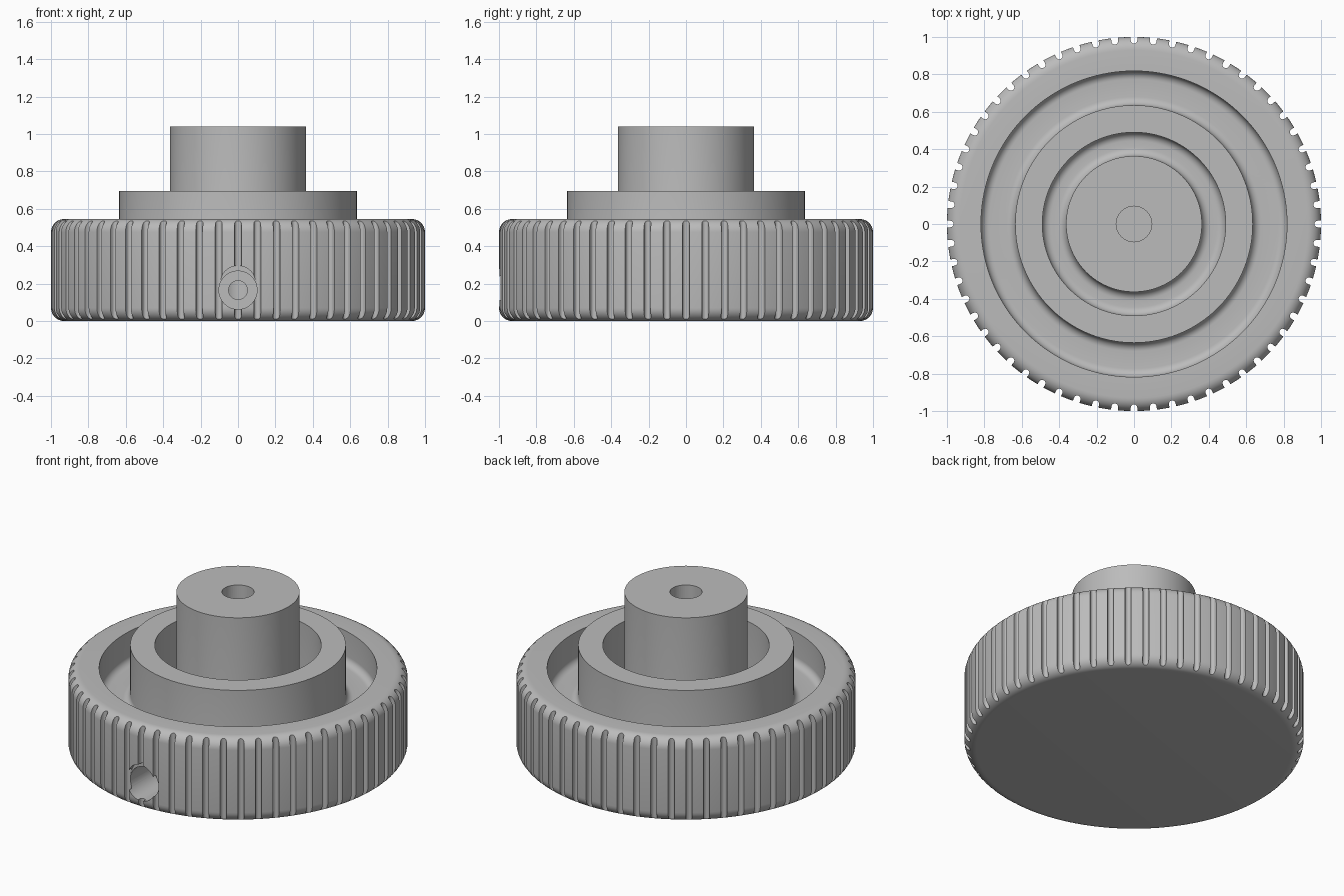
import bpy
import bmesh
from math import sin, cos, pi, radians
from mathutils import Matrix, Vector

cube = bpy.data.objects.get("Cube")
if cube:
    bpy.data.objects.remove(cube)

grey = bpy.data.materials.new("satin grey")
grey.use_nodes = True
colour = (0.5, 0.5, 0.5, 1)
grey.diffuse_color = colour
grey.node_tree.nodes["Principled BSDF"].inputs["Base Color"].default_value = colour


def make_object(name, bm):
    bmesh.ops.recalc_face_normals(bm, faces=bm.faces)
    mesh = bpy.data.meshes.new(name)
    bm.to_mesh(mesh)
    bm.free()
    mesh.materials.append(grey)
    obj = bpy.data.objects.new(name, mesh)
    bpy.context.collection.objects.link(obj)
    return obj


def fillet(r, z, radius, start, steps=8):
    """Quarter arc around (r, z), turning clockwise or anticlockwise by the sign of radius."""
    turn = pi / 2 if radius > 0 else -pi / 2
    size = abs(radius)
    return [(r + size * cos(radians(start) + turn * i / steps),
             z + size * sin(radians(start) + turn * i / steps)) for i in range(steps + 1)]


def lathe(name, profile, segments):
    bm = bmesh.new()
    verts = [bm.verts.new((r, 0, z)) for r, z in profile]
    edges = [bm.edges.new(pair) for pair in zip(verts, verts[1:])]
    bmesh.ops.spin(bm, geom=verts + edges, cent=(0, 0, 0), axis=(0, 0, 1),
                   angle=2 * pi, steps=segments, use_merge=True)
    bmesh.ops.remove_doubles(bm, verts=bm.verts, dist=0.0001)
    return make_object(name, bm)


def rod(name, radius, start, end):
    """Round cutter between two points."""
    start, end = Vector(start), Vector(end)
    axis = end - start
    bm = bmesh.new()
    turn = axis.to_track_quat("Z", "Y").to_matrix().to_4x4()
    bmesh.ops.create_cone(bm, cap_ends=True, segments=48, radius1=radius, radius2=radius,
                          depth=axis.length,
                          matrix=Matrix.Translation((start + end) / 2) @ turn)
    return make_object(name, bm)


def groove_cutter(count, half_width, inner):
    """Ring of upright U-shaped slots."""
    bm = bmesh.new()
    centre = inner + half_width
    outline = [(1.1, half_width)]
    outline += [(centre - half_width * sin(pi * i / 8), half_width * cos(pi * i / 8))
                for i in range(9)]
    outline += [(1.1, -half_width)]
    for n in range(count):
        turn = Matrix.Rotation(2 * pi * n / count, 3, "Z")
        face = bm.faces.new([bm.verts.new(turn @ Vector((x, y, -0.1))) for x, y in outline])
        top = bmesh.ops.extrude_face_region(bm, geom=[face])["geom"]
        moved = [v for v in top if isinstance(v, bmesh.types.BMVert)]
        bmesh.ops.translate(bm, verts=moved, vec=(0, 0, 0.8))
    return make_object("groove_cutter", bm)


def cut(target, cutter):
    cutter.hide_render = True
    mod = target.modifiers.new("cut", "BOOLEAN")
    mod.operation = "DIFFERENCE"
    mod.solver = "EXACT"
    mod.object = cutter
    bpy.context.view_layer.objects.active = target
    bpy.ops.object.modifier_apply(modifier=mod.name)
    bpy.data.objects.remove(cutter)


# Knob body: rounded rim, two ring channels, collar and central hub
floor, f = 0.34, 0.045
profile = [(0, 0)]
profile += fillet(0.93, 0.07, 0.07, -90)
profile += fillet(0.93, 0.475, 0.07, 0)
profile += [(0.818, 0.545)]
profile += fillet(0.818 - f, floor + f, -f, 0)
profile += fillet(0.635 + f, floor + f, -f, -90)
profile += [(0.635, 0.695), (0.49, 0.695)]
profile += fillet(0.49 - f, floor + f, -f, 0)
profile += fillet(0.363 + f, floor + f, -f, -90)
profile += [(0.363, 1.04), (0, 1.04)]
knob = lathe("knurled_knob", profile, 180)

# Grip grooves around the rim
cut(knob, groove_cutter(60, 0.018, 0.965))

# Shaft bore, and set screw hole with its counterbore and shallow relief
cut(knob, rod("bore_cutter", 0.095, (0, 0, 0.1), (0, 0, 1.2)))
cut(knob, rod("relief_cutter", 0.095, (0, -0.96, 0.2), (0, -1.2, 0.2)))
cut(knob, rod("counterbore_cutter", 0.102, (0, -0.55, 0.165), (0, -1.2, 0.165)))
cut(knob, rod("screw_hole_cutter", 0.05, (0, -0.02, 0.165), (0, -0.7, 0.165)))

bpy.ops.object.select_all(action="DESELECT")
knob.select_set(True)
bpy.context.view_layer.objects.active = knob
bpy.ops.object.shade_smooth_by_angle(angle=radians(30))
